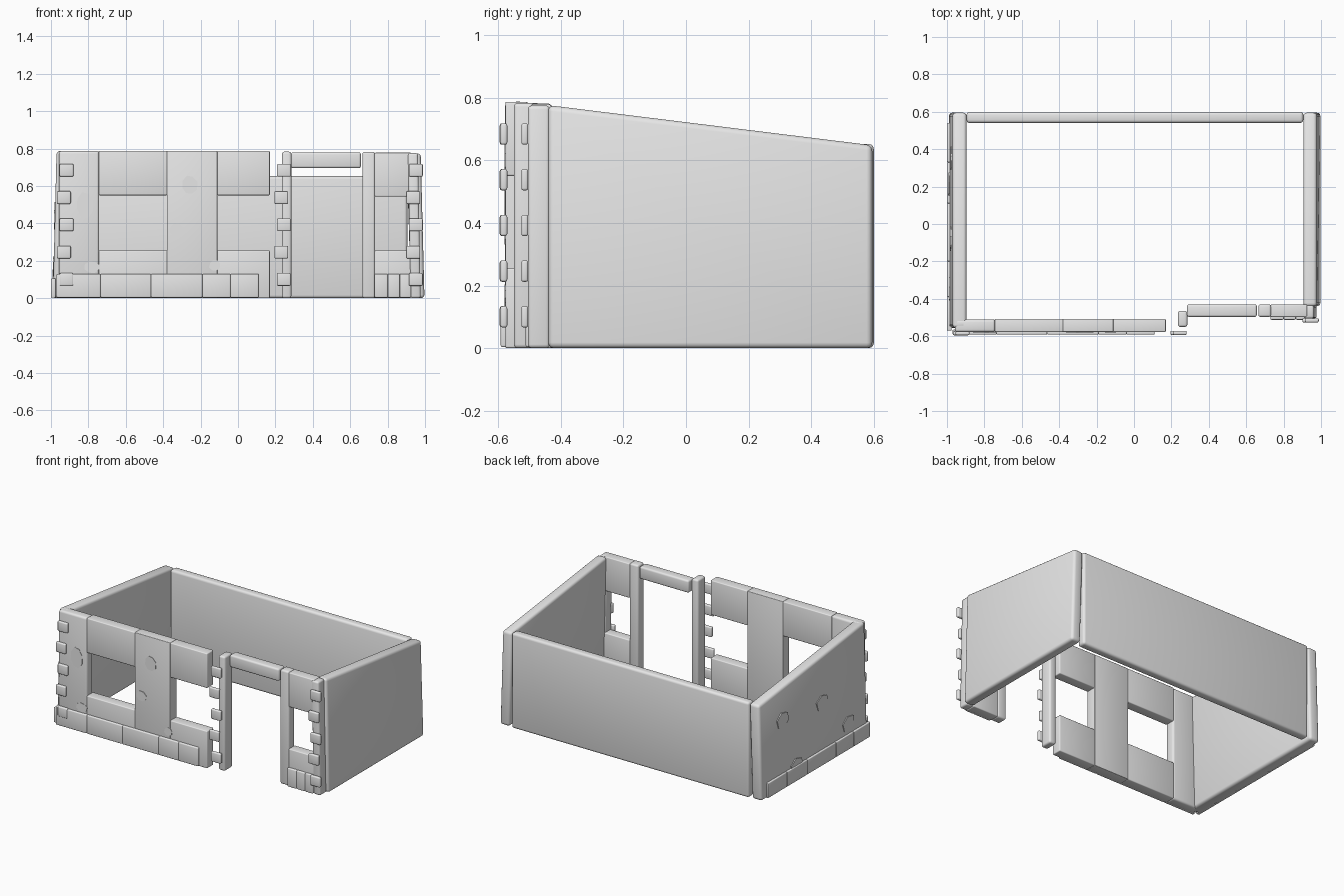
import bpy
import bmesh
import math
import random
from mathutils import Vector

random.seed(4)
cube = bpy.data.objects.get("Cube")
if cube:
    bpy.data.objects.remove(cube, do_unlink=True)

GREY = (0.8, 0.8, 0.8, 1.0)
plaster = bpy.data.materials.new("plain grey")
plaster.use_nodes = True
plaster.diffuse_color = GREY
plaster.node_tree.nodes["Principled BSDF"].inputs["Base Color"].default_value = GREY
parts = []


def finish(name, bm, bevel):
    """Round the edges and turn the bmesh into an object."""
    if bevel:
        bmesh.ops.bevel(bm, geom=bm.edges[:], offset=bevel, segments=3,
                        profile=0.5, affect='EDGES', clamp_overlap=True)
    bmesh.ops.recalc_face_normals(bm, faces=bm.faces[:])
    mesh = bpy.data.meshes.new(name)
    bm.to_mesh(mesh)
    bm.free()
    mesh.materials.append(plaster)
    obj = bpy.data.objects.new(name, mesh)
    bpy.context.collection.objects.link(obj)
    parts.append(obj)


def block(name, xs, ys, zs, bevel=0.008, back_top=None, lean=0.0):
    """Rounded box; back_top slopes its top, lean shifts its foot in x."""
    bm = bmesh.new()
    bmesh.ops.create_cube(bm, size=1)
    for v in bm.verts:
        top, back = v.co.z > 0, v.co.y > 0
        v.co.x = xs[v.co.x > 0] + (0 if top else lean)
        v.co.y = ys[back]
        v.co.z = zs[top]
        if top and back and back_top:
            v.co.z = back_top
    finish(name, bm, bevel)


def pebble(name, origin, u, size, out, sides):
    """Thin irregular stone set flat on a wall; u runs along the wall."""
    bm = bmesh.new()
    ring = []
    for i in range(sides):
        a = math.tau * i / sides + 0.3
        r = random.uniform(0.85, 1.05) / 2
        ring.append(bm.verts.new(Vector(origin) + Vector(u) * (math.cos(a) * r * size[0])
                                 + Vector((0, 0, math.sin(a) * r * size[1]))))
    face = bm.faces.new(ring)
    extruded = bmesh.ops.extrude_face_region(bm, geom=[face])
    moved = [g for g in extruded["geom"] if isinstance(g, bmesh.types.BMVert)]
    bmesh.ops.translate(bm, verts=moved, vec=out)
    finish(name, bm, 0)


# Side and back walls
block("left_side_wall", (-0.97, -0.895), (-0.555, 0.595), (0, 0.79), 0.018, 0.648, -0.02)
block("right_side_wall", (0.905, 0.977), (-0.44, 0.595), (0, 0.776), 0.018, 0.648, 0.02)
block("back_wall", (-0.895, 0.905), (0.54, 0.6), (0, 0.652), 0.016)

# Main front wall with two window openings
FRONT = (-0.577, -0.507)
HIGH, SILL, HEAD = 0.787, 0.255, 0.55
block("front_corner_column", (-0.958, -0.742), (-0.578, -0.51), (0, HIGH), 0.014)
block("front_middle_pier", (-0.38, -0.11), FRONT, (0, HIGH), 0.004)
for label, xs in (("left", (-0.745, -0.378)), ("right", (-0.112, 0.17))):
    block(label + "_window_sill_wall", xs, FRONT, (0, SILL), 0.006)
    block(label + "_window_head_wall", xs, FRONT, (HEAD, HIGH), 0.006)

# Recessed doorway and the narrow window bay beside it
RECESS = (-0.497, -0.43)
block("door_left_post", (0.235, 0.285), (-0.55, -0.465), (0, 0.783), 0.012)
block("door_lintel", (0.283, 0.657), RECESS, (0.695, 0.78), 0.012)
block("door_right_post", (0.665, 0.733), RECESS, (0, 0.782), 0.012)
block("bay_window_sill_wall", (0.73, 0.925), RECESS, (0, SILL), 0.006)
block("bay_window_head_wall", (0.73, 0.925), RECESS, (0.543, 0.778), 0.006)
block("bay_corner_post", (0.908, 0.962), (-0.505, -0.435), (0, 0.775), 0.012, lean=0.015)

# Stacked corner stones on the three front edges
for label, x, y in (("left_corner", -0.925, -0.584), ("door", 0.237, -0.582),
                    ("bay_corner", 0.943, -0.515)):
    for i in range(5):
        z = 0.1 + 0.146 * i
        s = x + (0.008 if i % 2 == 0 else -0.006)
        block(f"{label}_stone_{i + 1}", (s - 0.037, s + 0.037), (y - 0.011, y + 0.011),
              (z - 0.034, z + 0.034), 0.007)

# Footing stones along the front, the bay and the left side
front_joints = (-0.97, -0.735, -0.465, -0.19, -0.04, 0.11)
bay_joints = (0.73, 0.8, 0.865, 0.925)
side_joints = (-0.57, -0.39, -0.2, 0.11, 0.33, 0.54)
for i, xs in enumerate(zip(front_joints, front_joints[1:])):
    block(f"front_footing_{i + 1}", xs, (-0.592, -0.565), (0.003, 0.13), 0.006)
for i, xs in enumerate(zip(bay_joints, bay_joints[1:])):
    block(f"bay_footing_{i + 1}", xs, (-0.512, -0.485), (0.003, 0.13), 0.006)
for i, ys in enumerate(zip(side_joints, side_joints[1:])):
    block(f"side_footing_{i + 1}", (-1.0, -0.975), ys, (0.003, 0.105), 0.005)

# Irregular stones showing through the front plaster
for i, (x, z, w, h) in enumerate(((-0.82, 0.5, 0.1, 0.15), (-0.26, 0.605, 0.09, 0.11),
                                  (-0.33, 0.365, 0.08, 0.07), (-0.78, 0.165, 0.09, 0.07),
                                  (-0.125, 0.175, 0.06, 0.06))):
    pebble(f"front_pebble_{i + 1}", (x, -0.574, z), (1, 0, 0), (w, h), (0, -0.006, 0), 8)

# Irregular stones on the left side wall
for i, (y, z) in enumerate(((0.35, 0.46), (-0.08, 0.42), (-0.35, 0.17), (0.21, 0.1))):
    x = -0.97 - 0.02 * (1 - z / 0.7)
    pebble(f"side_pebble_{i + 1}", (x + 0.004, y, z), (0, 1, 0), (0.14, 0.12),
           (-0.009, 0, 0), 6)

# Smooth the rounded edges only
bpy.ops.object.select_all(action='DESELECT')
for obj in parts:
    obj.select_set(True)
bpy.context.view_layer.objects.active = parts[0]
bpy.ops.object.shade_smooth_by_angle(angle=math.radians(40))
